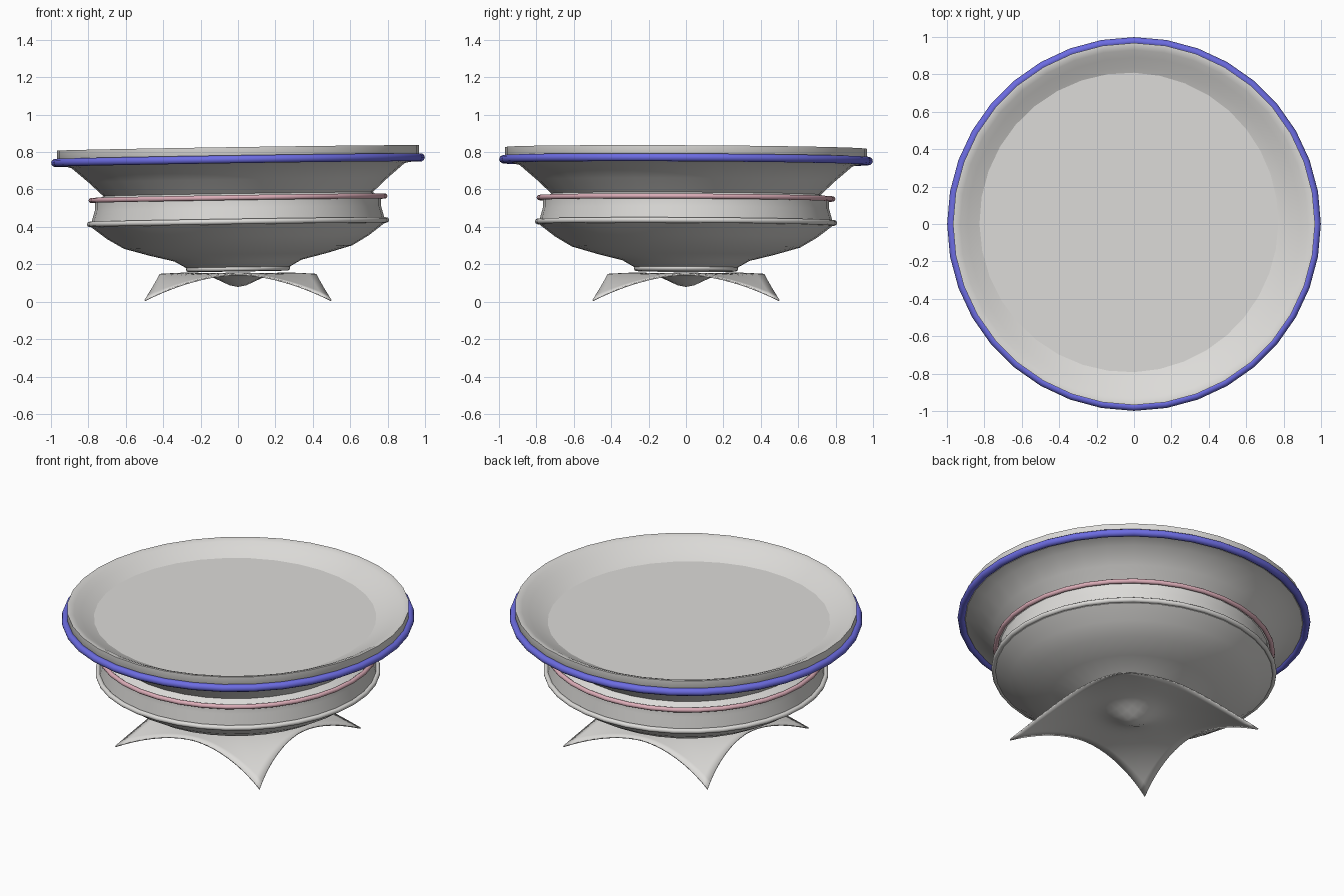
import bpy, bmesh, math

if "Cube" in bpy.data.objects:
    bpy.data.objects.remove(bpy.data.objects["Cube"], do_unlink=True)


def make_material(name, rgb):
    m = bpy.data.materials.new(name)
    m.use_nodes = True
    m.diffuse_color = (*rgb, 1)
    m.node_tree.nodes["Principled BSDF"].inputs["Base Color"].default_value = (*rgb, 1)
    return m


silver = make_material("pale grey", (0.72, 0.71, 0.69))
blue = make_material("blue", (0.15, 0.15, 0.76))
pink = make_material("dusty pink", (0.72, 0.42, 0.48))


def finish(bm, name, mat, angle=40):
    me = bpy.data.meshes.new(name)
    bm.to_mesh(me)
    bm.free()
    ob = bpy.data.objects.new(name, me)
    bpy.context.collection.objects.link(ob)
    me.materials.append(mat)
    bpy.ops.object.select_all(action="DESELECT")
    ob.select_set(True)
    bpy.context.view_layer.objects.active = ob
    bpy.ops.object.shade_smooth_by_angle(angle=math.radians(angle))
    return ob


def lean(bm):
    # the dish sits slightly askew on its foot
    for v in bm.verts:
        v.co.z += 0.015 * v.co.x - 0.005 * v.co.y


def lathe(name, profile, mat, closed=False, steps=36):
    bm = bmesh.new()
    vs = [bm.verts.new((r, 0, z)) for r, z in profile]
    pairs = list(zip(vs, vs[1:])) + ([(vs[-1], vs[0])] if closed else [])
    edges = [bm.edges.new(p) for p in pairs]
    bmesh.ops.spin(bm, geom=vs + edges, axis=(0, 0, 1), cent=(0, 0, 0),
                   angle=math.tau, steps=steps, use_duplicate=False)
    bmesh.ops.remove_doubles(bm, verts=bm.verts, dist=0.0005)
    bmesh.ops.recalc_face_normals(bm, faces=bm.faces)
    lean(bm)
    return finish(bm, name, mat)


def ring(name, radius, z, tube, mat, sides=10):
    angles = [math.tau * i / sides for i in range(sides)]
    return lathe(name, [(radius + tube * math.cos(a), z + tube * math.sin(a)) for a in angles],
                 mat, closed=True)


# Dish: underside, waist, flared lip, then the sloping inside wall
lathe("dish_body", [
    (0, 0.175), (0.27, 0.18), (0.34, 0.22), (0.47, 0.252), (0.61, 0.292), (0.70, 0.345),
    (0.785, 0.41), (0.785, 0.43), (0.765, 0.50), (0.765, 0.55), (0.72, 0.575), (0.80, 0.65),
    (0.89, 0.727), (0.955, 0.745), (0.968, 0.765), (0.968, 0.822), (0.955, 0.822),
    (0.93, 0.812), (0.89, 0.79), (0.84, 0.764), (0.79, 0.74), (0.72, 0.715), (0, 0.70)], silver)

# Raised bands
ring("rim_band", 0.977, 0.757, 0.022, blue)
ring("upper_waist_band", 0.785, 0.553, 0.014, pink)
ring("lower_waist_band", 0.793, 0.425, 0.015, silver)
ring("foot_band", 0.264, 0.177, 0.015, silver)

# Level surface inside the dish
bm = bmesh.new()
bmesh.ops.create_circle(bm, cap_ends=True, segments=36, radius=0.85)
bmesh.ops.translate(bm, verts=bm.verts, vec=(0, 0, 0.745))
finish(bm, "inner_floor", silver)

# Draped square foot: four corners bend down, the centre sags
bm = bmesh.new()
bmesh.ops.create_grid(bm, x_segments=20, y_segments=20, size=1)
for v in bm.verts:
    u, w = v.co.x, v.co.y
    x = u * (0.42 + 0.08 * w * w)
    y = w * (0.42 + 0.08 * u * u)
    sag = 0.075 * math.exp(-(x * x + y * y) / 0.015)
    z = 0.162 - 0.013 * max(u * u, w * w) - 0.139 * abs(u * w) ** 1.8 - sag
    v.co = (x, y, z)
foot = finish(bm, "draped_foot", silver, 60)
solid = foot.modifiers.new("thickness", "SOLIDIFY")
solid.thickness = 0.008
solid.offset = -1
